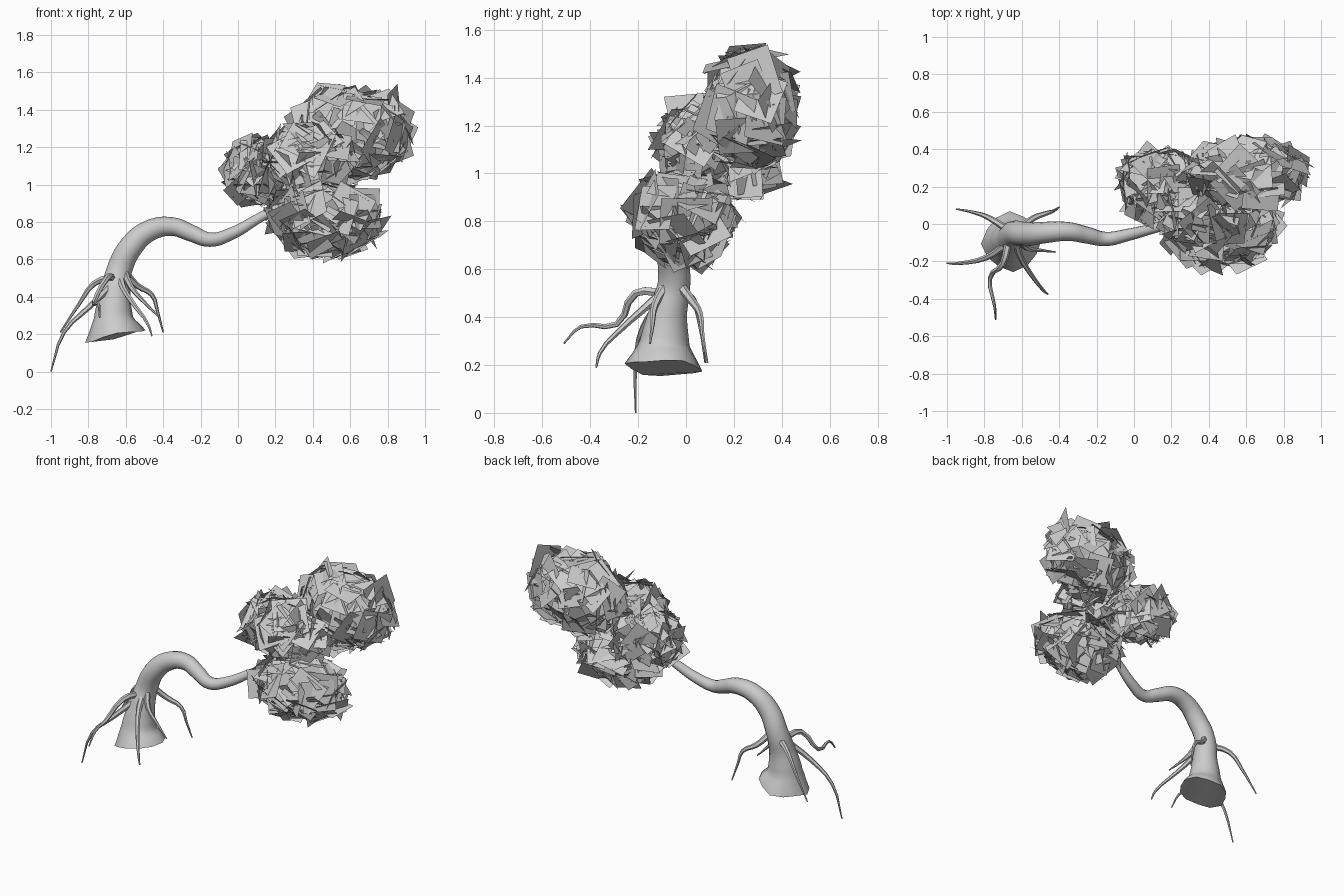
import bpy, bmesh, math, random
from mathutils import Vector, Matrix

random.seed(7)
if "Cube" in bpy.data.objects:
    bpy.data.objects.remove(bpy.data.objects["Cube"])

grey = bpy.data.materials.new("plain grey")
grey.use_nodes = True
GREY = (0.6, 0.6, 0.6, 1)
grey.diffuse_color = GREY
grey.node_tree.nodes["Principled BSDF"].inputs["Base Color"].default_value = GREY


def tube(name, points, sides=2, steps=5):
    """Tapered round tube through (x, y, z, radius) points."""
    curve = bpy.data.curves.new(name, 'CURVE')
    curve.dimensions = '3D'
    curve.bevel_depth = 1
    curve.bevel_resolution = sides
    curve.resolution_u = steps
    curve.use_fill_caps = True
    spline = curve.splines.new('BEZIER')
    spline.bezier_points.add(len(points) - 1)
    for bp, (x, y, z, r) in zip(spline.bezier_points, points):
        bp.co = (x, y, z)
        bp.radius = r
        bp.handle_left_type = bp.handle_right_type = 'AUTO'
    obj = bpy.data.objects.new(name, curve)
    bpy.context.collection.objects.link(obj)
    bpy.ops.object.select_all(action='DESELECT')
    obj.select_set(True)
    bpy.context.view_layer.objects.active = obj
    bpy.ops.object.convert(target='MESH')
    obj = bpy.context.object
    obj.data.materials.clear()
    obj.data.materials.append(grey)
    bpy.ops.object.shade_smooth_by_angle(angle=math.radians(50))
    return obj


# Leaning trunk with a flared foot
trunk = tube("trunk", [
    (-0.655, -0.095, 0.19, 0.155), (-0.665, -0.09, 0.29, 0.105),
    (-0.655, -0.075, 0.42, 0.08), (-0.635, -0.05, 0.54, 0.068),
    (-0.57, -0.055, 0.67, 0.064), (-0.47, -0.045, 0.755, 0.057),
    (-0.35, -0.04, 0.775, 0.05), (-0.25, -0.06, 0.74, 0.045),
    (-0.15, -0.08, 0.705, 0.038), (-0.04, -0.06, 0.735, 0.033),
    (0.12, -0.02, 0.825, 0.026), (0.3, 0.02, 0.92, 0.018)], sides=4)
# Uneven, slightly tilted foot
for v in trunk.data.vertices:
    if v.co.z < 0.28:
        w = (0.28 - v.co.z) / 0.1
        a = math.atan2(v.co.y + 0.095, v.co.x + 0.655)
        v.co.z += w * (0.12 * (v.co.x + 0.655) + 0.008 * math.sin(3 * a))
        s = 1 + w * 0.06 * math.sin(4 * a + 1)
        v.co.x = -0.655 + (v.co.x + 0.655) * s
        v.co.y = -0.095 + (v.co.y + 0.095) * s

# Thin bent roots, tapering to a point
roots = {
    "root_back_right": [(-0.66, -0.04, 0.51), (-0.77, 0.03, 0.47),
                        (-0.85, 0.06, 0.36), (-0.95, 0.08, 0.21)],
    "root_right": [(-0.67, -0.1, 0.47), (-0.79, -0.18, 0.35),
                   (-0.93, -0.21, 0.21), (-1.0, -0.21, 0.0)],
    "root_front_right": [(-0.67, -0.09, 0.5), (-0.7, -0.21, 0.5), (-0.77, -0.29, 0.37),
                         (-0.745, -0.44, 0.36), (-0.74, -0.51, 0.29)],
    "root_front_left": [(-0.63, -0.1, 0.5), (-0.61, -0.17, 0.44), (-0.55, -0.27, 0.35),
                        (-0.48, -0.36, 0.25), (-0.46, -0.375, 0.19)],
    "root_left": [(-0.61, -0.08, 0.54), (-0.57, -0.13, 0.45),
                  (-0.5, -0.14, 0.37), (-0.42, -0.15, 0.29)],
    "root_back_left": [(-0.61, -0.03, 0.54), (-0.54, 0.03, 0.46), (-0.46, 0.06, 0.41),
                       (-0.43, 0.07, 0.32), (-0.4, 0.09, 0.21)],
}
for name, path in roots.items():
    last = len(path) - 1
    tube(name, [(*p, 0.021 - 0.017 * i / last) for i, p in enumerate(path)], sides=1, steps=3)


def leaf_clump(name, centre, radii, count):
    """Square leaf cards lying roughly along an ellipsoid shell."""
    bm = bmesh.new()
    radii = Vector(radii)
    for i in range(count):
        # Even spread of directions over the sphere
        z = 1 - 2 * (i + 0.5) / count
        a = i * math.pi * (3 - math.sqrt(5))
        h = math.sqrt(1 - z * z)
        d = Vector((h * math.cos(a), h * math.sin(a), z))
        pos = Vector(centre) + d * radii * random.uniform(0.78, 1.0)
        normal = Vector([d[k] / radii[k] for k in range(3)]).normalized()
        normal += Vector([random.gauss(0, 0.27) for _ in range(3)])
        turn = normal.to_track_quat('Z', 'Y').to_matrix().to_4x4()
        spin = Matrix.Rotation(random.uniform(0, math.pi), 4, 'Z')
        size = Matrix.Diagonal((random.uniform(0.08, 0.11), random.uniform(0.08, 0.11), 1, 1))
        m = Matrix.Translation(pos) @ turn @ spin @ size
        bm.faces.new([bm.verts.new(m @ Vector((x, y, 0)))
                      for x, y in ((-1, -1), (1, -1), (1, 1), (-1, 1))])
    mesh = bpy.data.meshes.new(name)
    bm.to_mesh(mesh)
    bm.free()
    mesh.materials.append(grey)
    bpy.context.collection.objects.link(bpy.data.objects.new(name, mesh))


# Crown of four overlapping clumps
leaf_clump("lower_leaves", (0.46, -0.01, 0.82), (0.29, 0.2, 0.18), 100)
leaf_clump("upper_leaves", (0.61, 0.27, 1.27), (0.3, 0.17, 0.24), 110)
leaf_clump("right_leaves", (0.13, 0.21, 1.07), (0.18, 0.17, 0.15), 70)
leaf_clump("front_leaves", (0.37, 0.06, 1.14), (0.22, 0.15, 0.14), 80)
